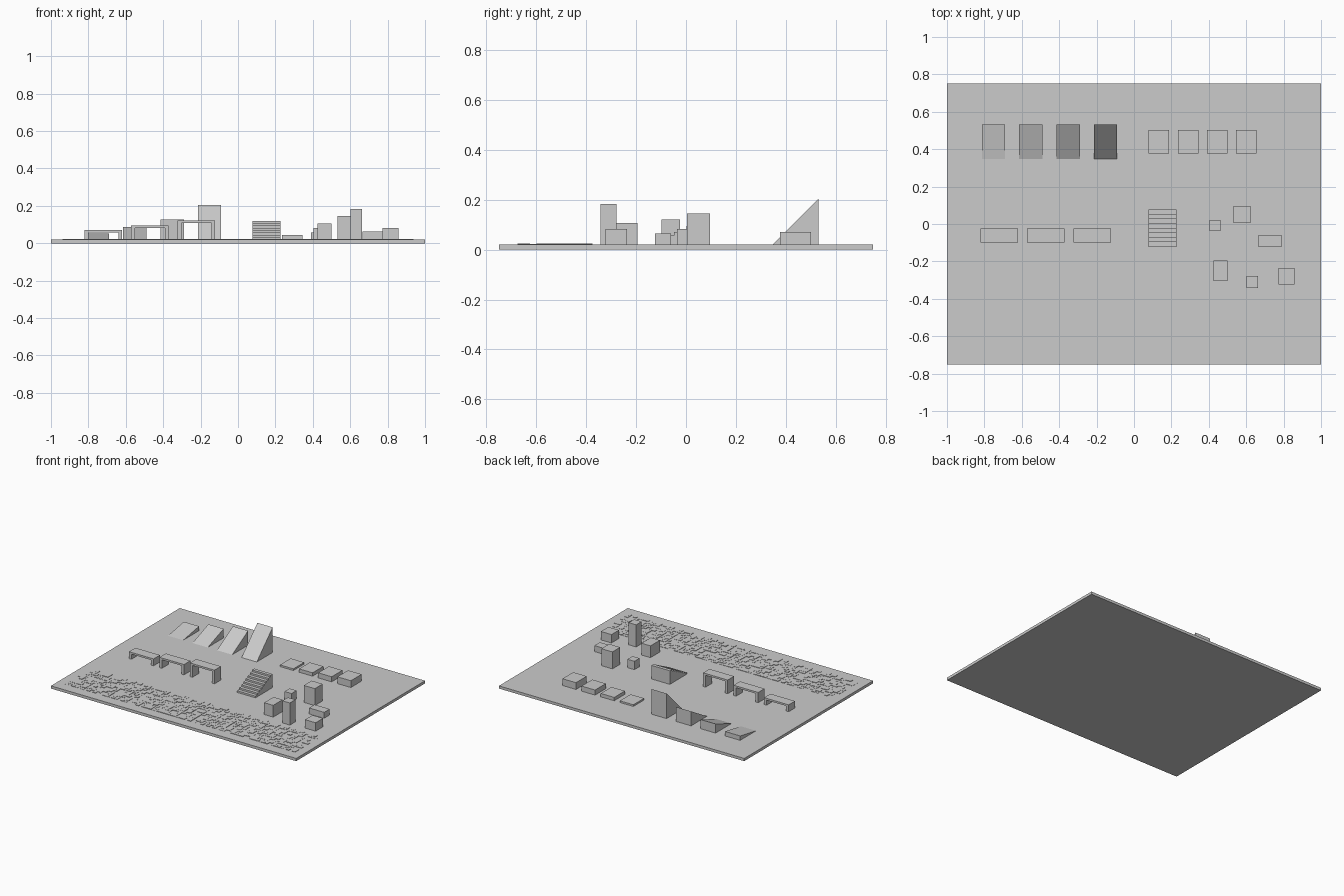
import bpy, bmesh, math, random

if "Cube" in bpy.data.objects:
    bpy.data.objects.remove(bpy.data.objects["Cube"])

random.seed(4)
FLOOR = 0.02

grey = bpy.data.materials.new("plain grey")
grey.diffuse_color = (0.6, 0.6, 0.6, 1)
grey.use_nodes = True
grey.node_tree.nodes["Principled BSDF"].inputs["Base Color"].default_value = grey.diffuse_color


def add_box(bm, x0, x1, y0, y1, z0, z1):
    res = bmesh.ops.create_cube(bm, size=1)
    for v in res["verts"]:
        v.co = (x1 if v.co.x > 0 else x0,
                y1 if v.co.y > 0 else y0,
                z1 if v.co.z > 0 else z0)


def finish(name, bm):
    bmesh.ops.recalc_face_normals(bm, faces=bm.faces)
    me = bpy.data.meshes.new(name)
    bm.to_mesh(me)
    bm.free()
    me.materials.append(grey)
    ob = bpy.data.objects.new(name, me)
    bpy.context.collection.objects.link(ob)
    return ob


def boxes(name, *dims):
    bm = bmesh.new()
    for d in dims:
        add_box(bm, *d)
    return finish(name, bm)


def side_profile(name, pts, x0, x1):
    """Extrude a closed (y, z) outline along x."""
    bm = bmesh.new()
    face = bm.faces.new([bm.verts.new((x0, y, z)) for y, z in pts])
    ext = bmesh.ops.extrude_face_region(bm, geom=[face])
    for v in ext["geom"]:
        if isinstance(v, bmesh.types.BMVert):
            v.co.x = x1
    return finish(name, bm)


# base board
boxes("base_board", (-1, 1, -0.75, 0.75, 0, FLOOR))

# ramps of increasing steepness
for i, angle in enumerate((10, 20, 30, 45)):
    x = -0.752 + 0.2 * i
    y0, y1 = 0.347, 0.532
    top = FLOOR + (y1 - y0) * math.tan(math.radians(angle))
    side_profile(f"ramp_{i + 1}", [(y0, FLOOR), (y1, FLOOR), (y1, top)],
                 x - 0.062, x + 0.062)

# low platforms, each one a little higher
for i in range(4):
    x = 0.133 + 0.156 * i
    boxes(f"platform_{i + 1}", (x - 0.055, x + 0.055, 0.377, 0.502,
                                FLOOR, FLOOR + 0.0125 * (i + 1)))

# gates to crawl under: two legs and a top bar
for i in range(3):
    x = -0.72 + 0.2485 * i
    under = FLOOR + 0.0375 + 0.025 * i
    y0, y1 = -0.098, -0.024
    boxes(f"gate_{i + 1}",
          (x - 0.1, x - 0.08, y0, y1, FLOOR, under),
          (x + 0.08, x + 0.1, y0, y1, FLOOR, under),
          (x - 0.1, x + 0.1, y0, y1, under, under + 0.0135))

# staircase rising to the back
steps, tread, rise = 8, 0.0248, 0.0125
pts = [(-0.122, FLOOR)]
for i in range(steps):
    y, z = -0.122 + i * tread, FLOOR + (i + 1) * rise
    pts += [(y, z), (y + tread, z)]
pts.append((-0.122 + steps * tread, FLOOR))
side_profile("staircase", pts, 0.078, 0.228)

# scattered blocks: x range, y range, top
blocks = [(0.405, 0.462, -0.037, 0.022, 0.082),
          (0.533, 0.623, 0.005, 0.096, 0.145),
          (0.666, 0.789, -0.124, -0.06, 0.064),
          (0.426, 0.500, -0.304, -0.195, 0.107),
          (0.602, 0.663, -0.343, -0.279, 0.183),
          (0.773, 0.859, -0.323, -0.236, 0.082)]
for i, (x0, x1, y0, y1, top) in enumerate(blocks):
    boxes(f"block_{i + 1}", (x0, x1, y0, y1, FLOOR, top))

# rough strip of tiny uneven tiles along the front
bm = bmesh.new()
cell = 0.025
for i in range(75):
    for j in range(12):
        x, y = -0.9375 + i * cell, -0.675 + j * cell
        if random.random() < 0.7:
            add_box(bm, x, x + cell, y, y + cell,
                    FLOOR - 0.002, FLOOR + random.uniform(0.0005, 0.004))
finish("rough_strip", bm)
